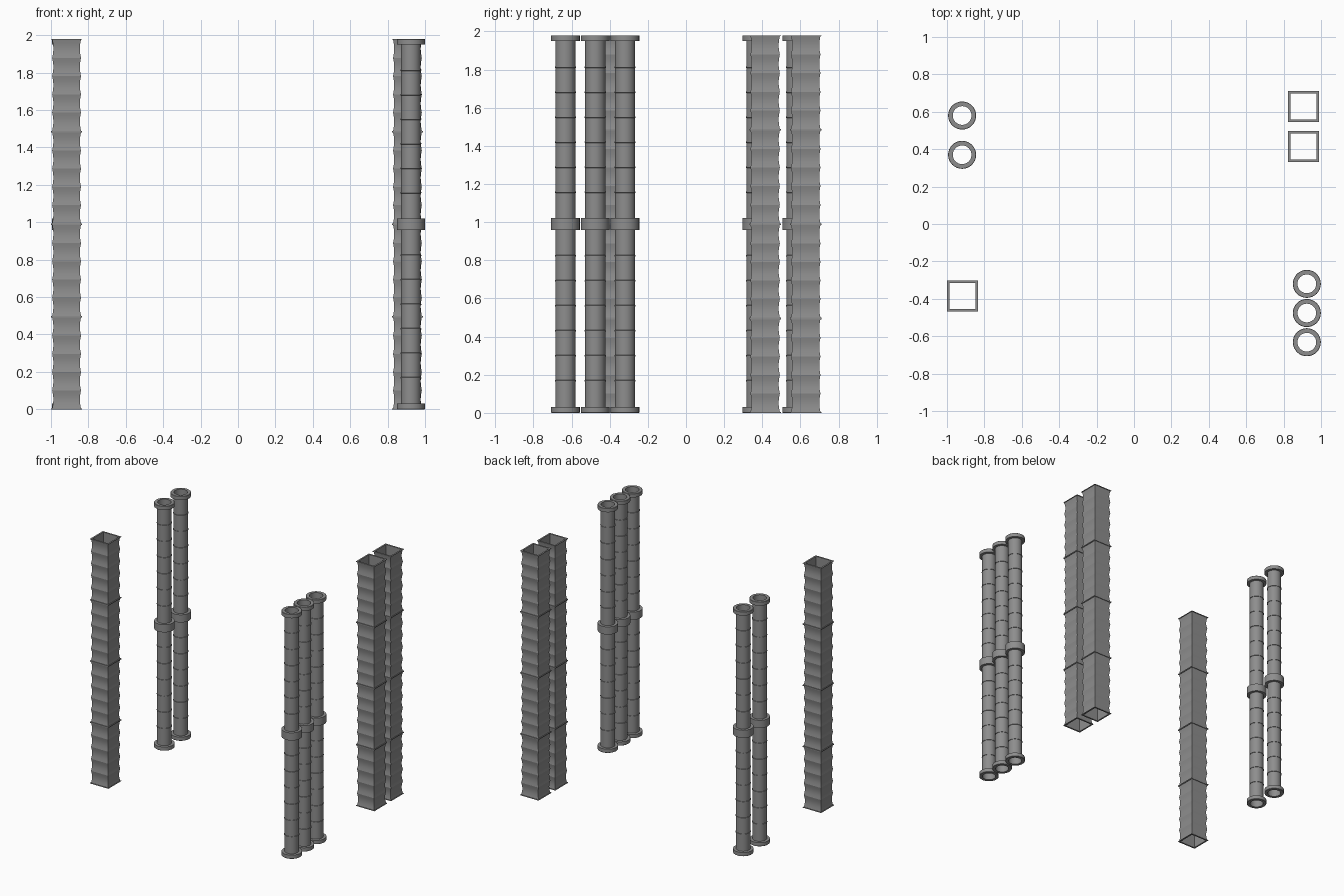
import bpy, bmesh, math

if "Cube" in bpy.data.objects:
    bpy.data.objects.remove(bpy.data.objects["Cube"])

H = 1.98

# dark grey metal
metal = bpy.data.materials.new("dark_metal")
metal.diffuse_color = (0.27, 0.27, 0.27, 1)
metal.use_nodes = True
metal.node_tree.nodes["Principled BSDF"].inputs["Base Color"].default_value = metal.diffuse_color


def sweep(name, profile, sides, x, y):
    """Spin a closed (radius, z) loop; four sides gives a square tube of half-width radius."""
    bm = bmesh.new()
    k = math.sqrt(2) if sides == 4 else 1
    off = math.pi / 4 if sides == 4 else 0
    rings = []
    for i in range(sides):
        a = off + 2 * math.pi * i / sides
        rings.append([bm.verts.new((k * r * math.cos(a), k * r * math.sin(a), z)) for r, z in profile])
    n = len(profile)
    for i in range(sides):
        p, q = rings[i], rings[(i + 1) % sides]
        for j in range(n):
            bm.faces.new((p[j], q[j], q[(j + 1) % n], p[(j + 1) % n]))
    bmesh.ops.recalc_face_normals(bm, faces=bm.faces)
    me = bpy.data.meshes.new(name)
    bm.to_mesh(me)
    bm.free()
    me.materials.append(metal)
    ob = bpy.data.objects.new(name, me)
    bpy.context.collection.objects.link(ob)
    ob.location = (x, y, 0)
    bpy.context.view_layer.objects.active = ob
    ob.select_set(True)
    bpy.ops.object.shade_smooth_by_angle(angle=math.radians(15))
    ob.select_set(False)
    return ob


# round pipe: two flanged lengths with six thin bands each
def pipe_profile():
    body, flange, band, t = 0.053, 0.075, 0.056, 0.031
    mid = H / 2
    pts = [(flange - 0.002, 0), (flange, 0.002), (flange, t), (body, t)]
    for z0 in (0, mid):
        for i in range(6):
            z = z0 + 0.168 + i * 0.131
            pts += [(body, z - 0.004), (band, z - 0.003), (band, z + 0.003), (body, z + 0.004)]
        if z0 == 0:
            pts += [(body, mid - t), (flange, mid - t), (flange, mid + t), (body, mid + t)]
    pts += [(body, H - t), (flange, H - t), (flange, H - 0.002), (flange - 0.002, H)]
    return pts + [(0.05, H), (0.05, 0)]


# square duct: four flanged lengths, each with five dished panels
def duct_profile():
    ridge, dish, flange, t = 0.077, 0.0708, 0.0825, 0.004
    length = H / 4
    step = (length - 2 * t) / 5
    pts = [(flange, 0)]
    for s in range(4):
        z0 = s * length
        pts.append((flange, z0 + t))
        for i in range(5):
            for j in range(8):
                f = j / 8
                pts.append((ridge - (ridge - dish) * math.sin(math.pi * f), z0 + t + (i + f) * step))
        e = z0 + length
        pts += [(ridge, e - t), (flange, e - t)]
    return pts + [(flange, H), (0.07, H), (0.07, 0)]


for i, (x, y) in enumerate([(-0.919, 0.58), (-0.919, 0.37), (0.924, -0.32), (0.924, -0.476), (0.924, -0.632)]):
    sweep(f"round_pipe_{i + 1}", pipe_profile(), 32, x, y)

for i, (x, y) in enumerate([(0.906, 0.628), (0.906, 0.415), (-0.9165, -0.385)]):
    sweep(f"square_duct_{i + 1}", duct_profile(), 4, x, y)
